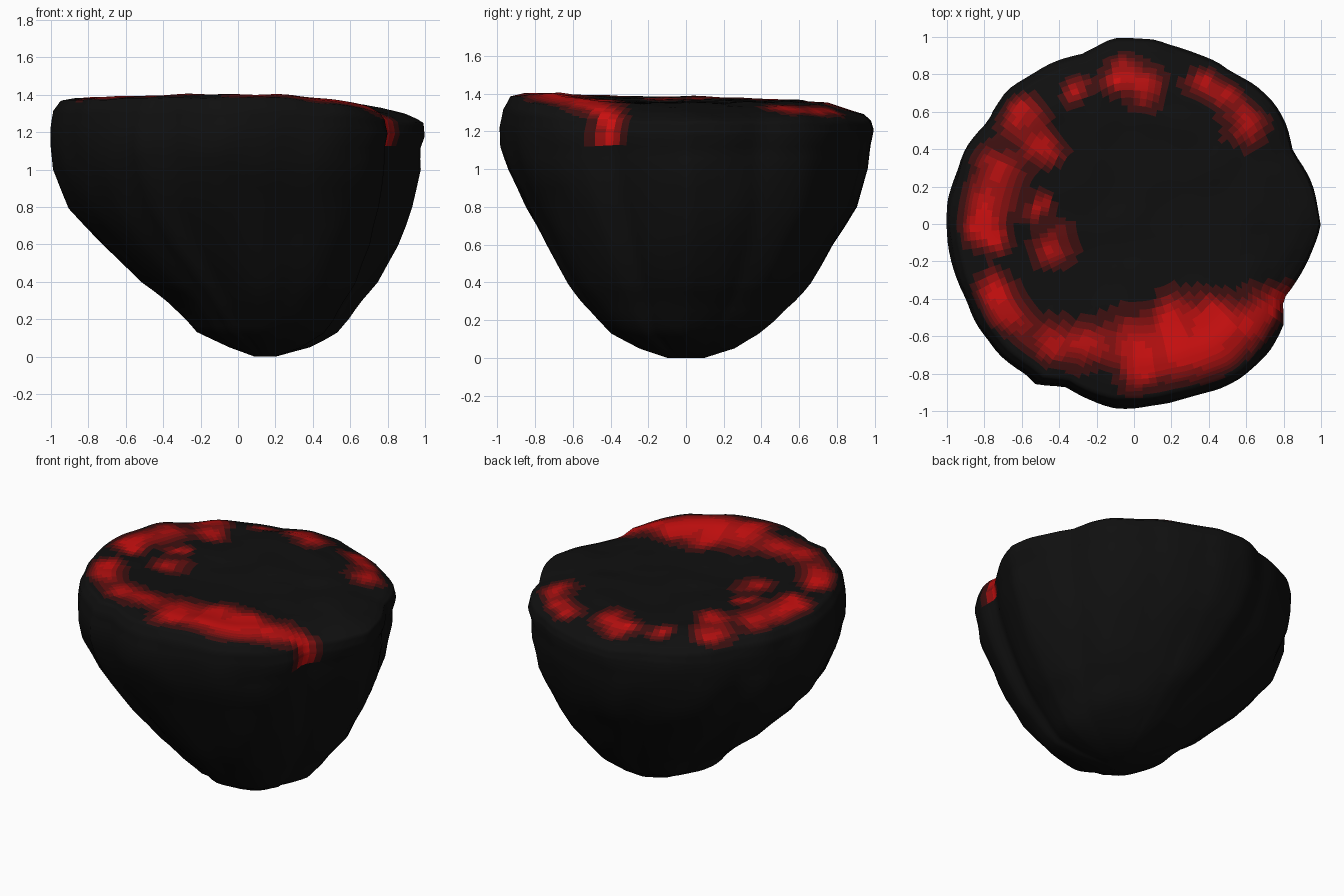
import bpy, bmesh, math
from mathutils import Vector, noise

SEG = 128

# Side profile: z, left x, right x, front y, back y
SIDE = [
    (0.00, 0.09, 0.20, -0.10, 0.10), (0.05, -0.05, 0.38, -0.25, 0.26),
    (0.13, -0.22, 0.53, -0.40, 0.39), (0.20, -0.28, 0.60, -0.47, 0.48),
    (0.30, -0.38, 0.67, -0.56, 0.58), (0.40, -0.52, 0.75, -0.635, 0.665),
    (0.60, -0.73, 0.86, -0.75, 0.79), (0.80, -0.90, 0.93, -0.86, 0.91),
    (1.00, -0.98, 0.975, -0.96, 0.97), (1.12, -1.0, 0.98, -0.995, 0.985),
]
# Rim and top: scale, then height at left, right, front, back
TOP = [
    (1.0, 1.22, 1.18, 1.22, 1.20), (0.985, 1.32, 1.25, 1.32, 1.25),
    (0.95, 1.37, 1.27, 1.385, 1.285), (0.88, 1.38, 1.30, 1.40, 1.31),
    (0.76, 1.385, 1.33, 1.405, 1.35), (0.60, 1.38, 1.35, 1.385, 1.36),
    (0.42, 1.37, 1.35, 1.365, 1.36), (0.2, 1.355, 1.355, 1.355, 1.355),
    (0.03, 1.355, 1.355, 1.355, 1.355),
]
# Lumpy outline: angle in degrees, radius
OUTLINE = [
    (0, 1.0), (25, 0.94), (41, 0.995), (59, 0.97), (80, 0.975), (83, 0.99),
    (97, 0.995), (107, 0.955), (121, 0.97), (134, 0.985), (145, 0.95), (156, 0.99),
    (180, 1.0), (204, 0.985), (224, 1.005), (235, 0.985), (239, 1.0), (247, 0.95),
    (264, 0.99), (285, 0.97), (305, 1.01), (326, 0.97), (333, 0.89), (348, 0.95), (360, 1.0),
]
# Glowing patches: x, y, size
PATCHES = [
    (-0.1, 0.78, .1), (0.05, 0.74, .12), (0.37, 0.76, .09), (0.5, 0.7, .09), (0.6, 0.55, .12),
    (-0.3, 0.72, .07), (-0.6, 0.58, .12), (-0.5, 0.4, .11), (-0.73, 0.3, .12), (-0.78, 0.1, .14),
    (-0.85, -0.02, .11), (-0.73, -0.07, .09), (-0.5, 0.1, .07), (-0.42, -0.13, .11), (-0.75, -0.35, .1),
    (-0.67, -0.48, .13), (-0.45, -0.62, .13), (-0.25, -0.65, .13), (0.0, -0.62, .16),
    (0.03, -0.78, .12), (0.25, -0.7, .17), (0.2, -0.5, .13), (0.45, -0.62, .19),
    (0.42, -0.45, .11), (0.65, -0.52, .15), (0.78, -0.42, .1),
]


def lerp(a, b, t):
    return tuple(p + (q - p) * t for p, q in zip(a, b))


def refine(rows, n):
    out = []
    for a, b in zip(rows, rows[1:]):
        out += [lerp(a, b, i / n) for i in range(n)]
    return out + [rows[-1]]


def outline(deg):
    for (a, r), (b, s) in zip(OUTLINE, OUTLINE[1:]):
        if a <= deg <= b:
            return r + (s - r) * (deg - a) / (b - a)
    return 1.0


def point(ang, x0, x1, y0, y1, heights):
    c, s = math.cos(ang), math.sin(ang)
    cx, cy = (x0 + x1) / 2, (y0 + y1) / 2
    r = outline(math.degrees(ang))
    z = heights[1 if c > 0 else 0] * c * c + heights[3 if s > 0 else 2] * s * s
    return Vector((cx + c * (x1 - x0) / 2 * r, cy + s * (y1 - y0) / 2 * r, z))


# Charred lump built from stacked rings
bm = bmesh.new()
rings = []
for z, *ext in refine(SIDE, 2):
    rings.append([point(2 * math.pi * i / SEG, *ext, (z,) * 4) for i in range(SEG)])
for k, *h in refine(TOP, 4):
    rings.append([point(2 * math.pi * i / SEG, -k, k, -k, k, h) for i in range(SEG)])
for ring in rings:
    for p in ring:
        w = min(1, p.z * 5)
        p += noise.noise_vector(p * 5) * 0.012 * w
        p.z = max(p.z, 0)
loops = [[bm.verts.new(p) for p in ring] for ring in rings]
for a, b in zip(loops, loops[1:]):
    for i in range(SEG):
        j = (i + 1) % SEG
        bm.faces.new((a[i], a[j], b[j], b[i]))
bm.faces.new(loops[0][::-1])
bm.faces.new(loops[-1])

# Shades from char black to glowing red
STEPS = 7
for f in bm.faces:
    f.smooth = True
    c = f.calc_center_median()
    heat = 0
    if c.z > 1.15 and f.normal.z >= 0:
        q = c + noise.noise_vector(c * 6) * 0.05
        heat = sum(math.exp(-((q.x - x) ** 2 + (q.y - y) ** 2) / (r * r * 0.7)) for x, y, r in PATCHES)
        heat *= 0.85 * min(1, max(0, (0.97 - math.hypot(c.x, c.y)) / 0.08))
    f.material_index = round(min(1, heat) * (STEPS - 1))

mesh = bpy.data.meshes.new("charred_lump")
bm.to_mesh(mesh)
bm.free()
for i in range(STEPS):
    t = i / (STEPS - 1)
    mat = bpy.data.materials.new("ember_shade_%d" % i)
    mat.diffuse_color = (0.005 + 0.6 * t ** 1.5, 0.005, 0.005, 1)
    mesh.materials.append(mat)
obj = bpy.data.objects.new("charred_lump", mesh)
bpy.context.collection.objects.link(obj)
